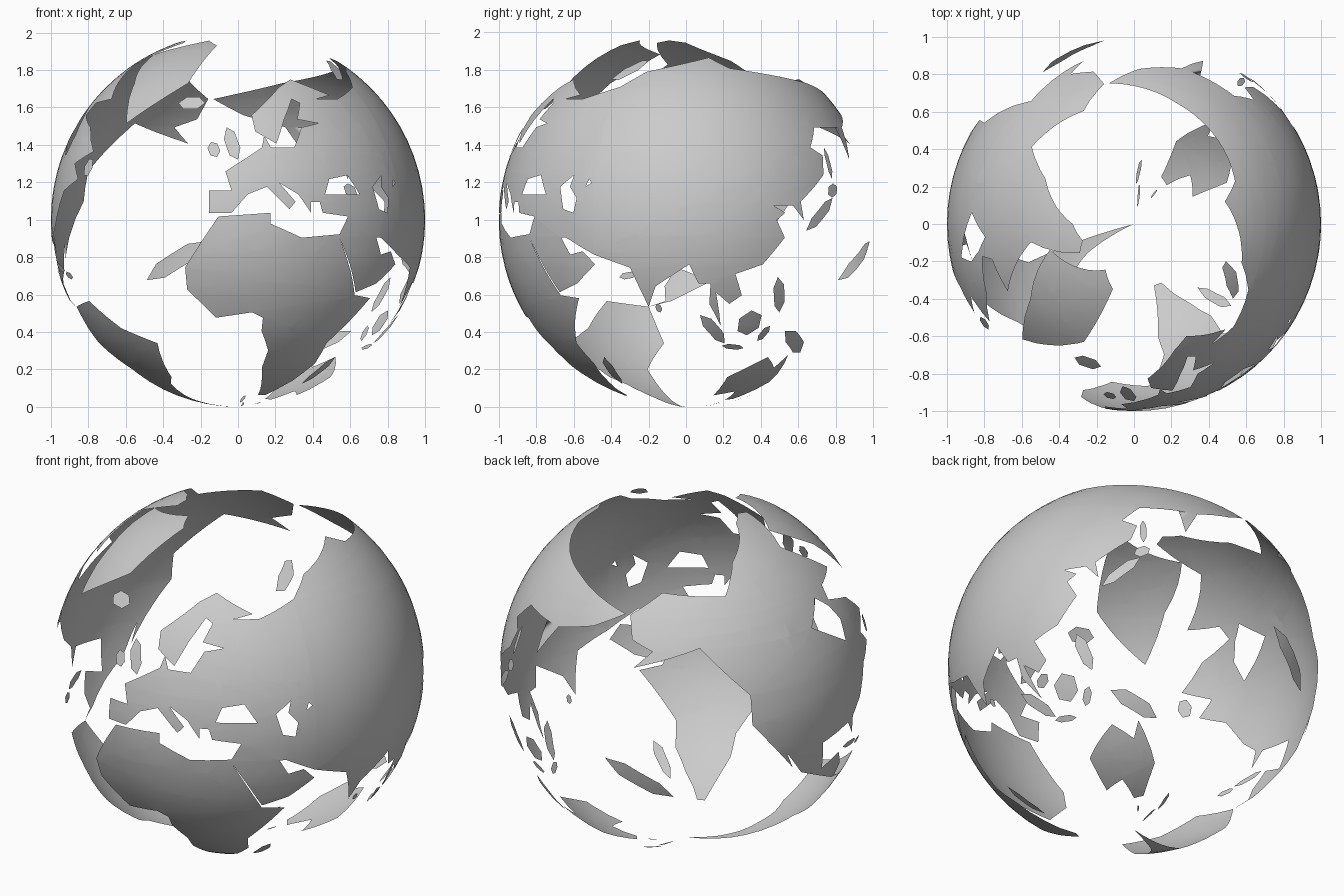
import bpy
import bmesh
import math
from mathutils import Vector
from mathutils.geometry import tessellate_polygon

RADIUS = 1.0
CELL = 5  # size of one surface cell in degrees

cube = bpy.data.objects.get("Cube")
if cube:
    bpy.data.objects.remove(cube, do_unlink=True)

land_grey = bpy.data.materials.new("land grey")
land_grey.use_nodes = True
land_grey.diffuse_color = (0.6, 0.6, 0.6, 1)
shader = land_grey.node_tree.nodes["Principled BSDF"]
shader.inputs["Base Color"].default_value = land_grey.diffuse_color


def flat_point(lon, lat):
    """Place a map point on a flat chart, stretched like a cylindrical map."""
    stretched = 1.25 * math.asinh(math.tan(0.8 * math.radians(lat)))
    return Vector((lon, max(math.degrees(stretched) * 0.97 - 35.5, -89.9), 0))


def wrap(co):
    """Wrap a chart point onto the globe."""
    lon, lat = math.radians(co.x), math.radians(co.y)
    return RADIUS * Vector((math.sin(lon) * math.cos(lat),
                            -math.cos(lon) * math.cos(lat),
                            1 + math.sin(lat)))


def cut_cells(bm, axis):
    """Slice the flat sheet along one axis into cells."""
    normal = Vector((0, 0, 0))
    normal[axis] = 1
    values = [v.co[axis] for v in bm.verts]
    first, last = math.ceil(min(values) / CELL), math.floor(max(values) / CELL)
    for step in range(first, last + 1):
        bmesh.ops.bisect_plane(bm, geom=bm.verts[:] + bm.edges[:] + bm.faces[:],
                               dist=1e-5, plane_co=normal * step * CELL, plane_no=normal)


def build_land(name, outline, holes=()):
    """Fill an outline, leave its seas open, and curve it as a thin shell."""
    loops = [[flat_point(*p) for p in loop] for loop in (outline, *holes)]
    bm = bmesh.new()
    verts = [bm.verts.new(p) for loop in loops for p in loop]
    for tri in tessellate_polygon(loops):
        face = bm.faces.new([verts[i] for i in tri])
        face.normal_update()
        if face.normal.z < 0:
            face.normal_flip()
    cut_cells(bm, 0)
    cut_cells(bm, 1)
    for v in bm.verts:
        v.co = wrap(v.co)
    for face in bm.faces:
        face.smooth = True
    mesh = bpy.data.meshes.new(name)
    bm.to_mesh(mesh)
    bm.free()
    mesh.materials.append(land_grey)
    obj = bpy.data.objects.new(name, mesh)
    bpy.context.collection.objects.link(obj)


def build_island(name, start, end, width):
    """Build a tapered island running between two map points."""
    start, end = Vector(start), Vector(end)
    side = (end - start).orthogonal().normalized() * width / 2
    near, far = start.lerp(end, 0.25), start.lerp(end, 0.75)
    build_land(name, [start, near - side, far - side, end, far + side, near + side])


# Enclosed seas
black_sea = [(28, 42), (30, 46), (37, 47), (41, 42), (35, 42)]
caspian_sea = [(47, 44), (52, 47), (51, 44), (54, 41), (53, 37), (49, 38)]
aral_sea = [(57, 44), (58, 46), (59, 45)]
hudson_bay = [(-94, 59), (-79, 52), (-77, 57), (-80, 61), (-85, 64)]

# Europe, from the eastern Mediterranean round to the Urals
build_land("europe", [
    (36, 36), (27, 37), (26, 40), (23, 40), (23, 37), (19, 42), (13, 45), (18, 40),
    (16, 38), (9, 44), (3, 42), (-2, 37), (-9, 37), (-9, 43), (-2, 43), (-4, 48),
    (8, 54), (9, 57), (11, 54), (19, 54), (23, 59), (30, 60), (22, 61), (25, 65),
    (22, 66), (17, 61), (13, 55), (6, 58), (5, 62), (18, 69), (25, 71), (41, 67),
    (33, 66), (44, 66), (60, 69), (60, 25), (50, 30), (48, 30),
], [black_sea, caspian_sea, aral_sea])

build_land("arabia", [
    (33, 31), (36, 36), (48, 30), (51, 25), (56, 26), (60, 22), (52, 16), (43, 13),
    (38, 22), (33, 30)])

build_land("asia", [
    (60, 69), (70, 73), (104, 77), (113, 74), (160, 70), (190, 66), (178, 62), (163, 59),
    (157, 51), (156, 59), (142, 59), (136, 54), (141, 52), (139, 47), (128, 40), (129, 35),
    (125, 39), (118, 39), (122, 37), (119, 35), (122, 30), (115, 22), (106, 19), (109, 12),
    (105, 9), (100, 13), (103, 1), (98, 9), (98, 16), (94, 16), (91, 22), (80, 15),
    (77, 8), (72, 21), (60, 25)])

build_land("africa", [
    (33, 31), (20, 30), (10, 34), (10, 37), (-6, 36), (-17, 21), (-17, 14), (-8, 4),
    (5, 6), (9, 4), (9, -1), (13, -9), (12, -17), (18, -34), (25, -34), (35, -24),
    (40, -15), (39, -6), (51, 11), (43, 12), (33, 30)])

build_land("north_america", [
    (-168, 66), (-156, 71), (-127, 70), (-117, 76), (-90, 82), (-72, 83), (-62, 82),
    (-80, 75), (-62, 66), (-76, 65), (-78, 62), (-65, 59), (-56, 53), (-66, 50), (-61, 46),
    (-70, 43), (-76, 35), (-81, 31), (-80, 25), (-84, 30), (-97, 28), (-95, 18), (-87, 21),
    (-83, 15), (-83, 10), (-77, 8), (-85, 10), (-105, 20), (-112, 29), (-109, 23),
    (-124, 40), (-124, 48), (-140, 60), (-163, 55), (-157, 59), (-165, 61),
], [hudson_bay])

build_land("south_america", [
    (-77, 8), (-62, 10), (-50, 0), (-35, -6), (-41, -22), (-48, -26), (-58, -37),
    (-66, -54), (-75, -50), (-70, -18), (-81, -6)])

build_land("greenland", [
    (-73, 78), (-32, 83), (-18, 81), (-23, 70), (-44, 60), (-54, 70)])

build_land("australia", [
    (114, -22), (130, -12), (140, -17), (142, -11), (153, -25), (150, -37), (140, -38),
    (131, -31), (115, -34)])

# Northern islands
build_island("iceland", (-24, 65), (-13, 65), 3)
build_island("britain", (0, 51), (-4, 59), 4)
build_island("ireland", (-9, 52), (-7, 55), 4)
build_island("novaya_zemlya", (53, 71), (68, 76), 3)
build_island("cuba", (-85, 22), (-74, 20), 2)
build_island("hispaniola", (-74, 19), (-68, 18), 2)
build_island("newfoundland", (-58, 47), (-55, 51), 4)
build_island("hawaii", (-149, 17), (-171, 29), 5)
build_island("honshu", (130, 32), (142, 41), 3)
build_island("hokkaido", (140, 42), (145, 44), 3)
build_island("sakhalin", (143, 46), (143, 54), 2)

# Southern islands
build_island("madagascar", (45, -26), (50, -12), 5)
build_island("sri_lanka", (80, 9), (81, 6), 2)
build_island("philippines", (121, 18), (125, 6), 4)
build_island("sumatra", (95, 5), (106, -6), 4)
build_island("java", (105, -7), (115, -8), 2)
build_island("borneo", (110, -1), (118, 5), 8)
build_island("sulawesi", (120, -5), (123, 1), 3)
build_island("new_guinea", (131, -1), (150, -10), 5)
build_island("tasmania", (145, -41), (148, -43), 2)
build_island("north_new_zealand", (173, -34), (177, -41), 3)
build_island("south_new_zealand", (173, -41), (168, -47), 3)
